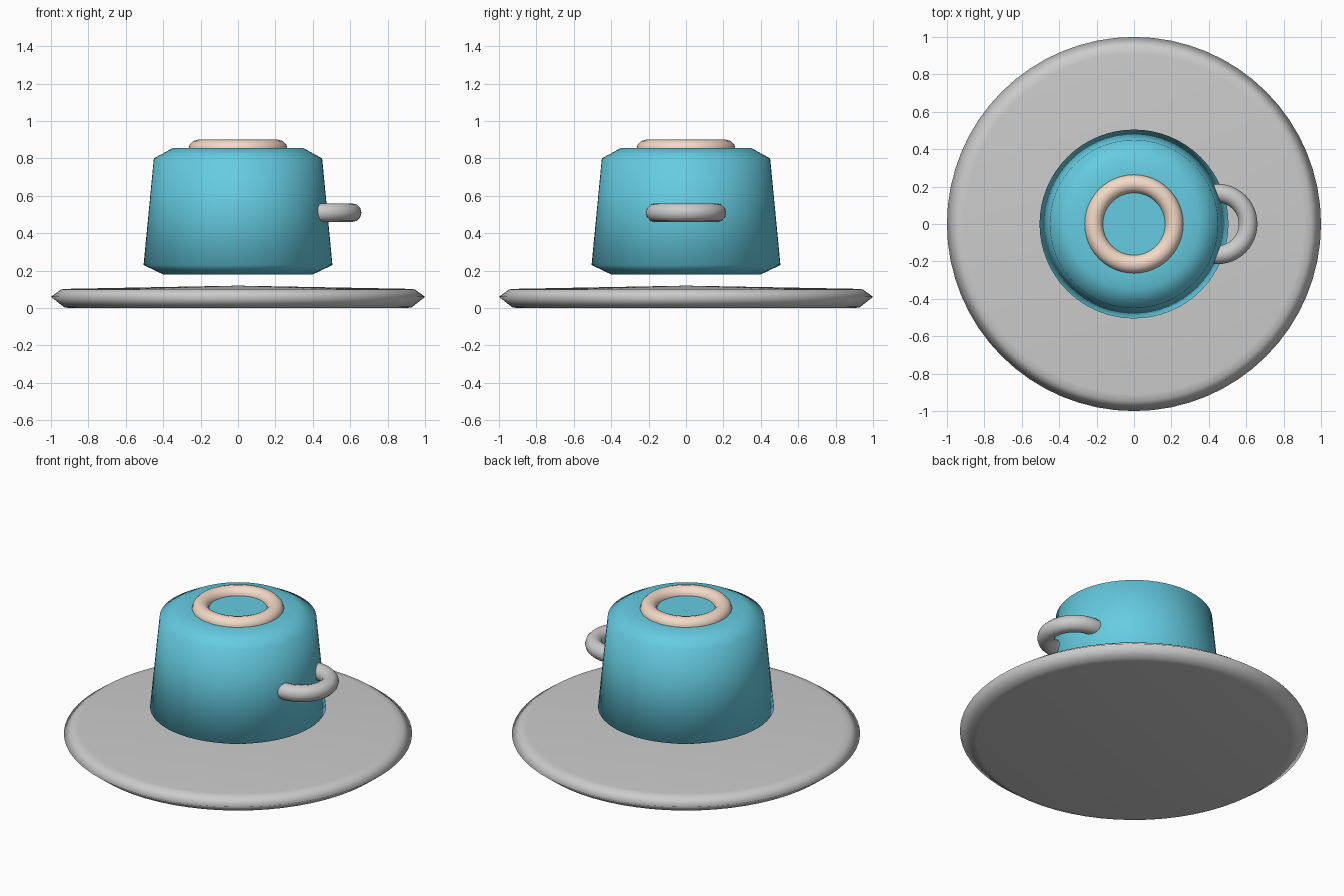
import bpy, bmesh, math
from mathutils import Vector

cube = bpy.data.objects.get("Cube")
if cube:
    bpy.data.objects.remove(cube, do_unlink=True)


def material(name, color):
    mat = bpy.data.materials.new(name)
    mat.use_nodes = True
    mat.diffuse_color = color
    mat.node_tree.nodes["Principled BSDF"].inputs["Base Color"].default_value = color
    return mat


def finish(obj, name, mat=None):
    obj.name = obj.data.name = name
    obj.data.shade_smooth()
    if mat:
        obj.data.materials.append(mat)
    return obj


def lathe(name, profile, mat=None, steps=64):
    """Spin a list of (radius, height) points around the z axis."""
    bm = bmesh.new()
    verts = [bm.verts.new((r, 0, z)) for r, z in profile]
    edges = [bm.edges.new(pair) for pair in zip(verts, verts[1:])]
    bmesh.ops.spin(bm, geom=verts + edges, cent=Vector(), axis=(0, 0, 1),
                   angle=math.tau, steps=steps)
    bmesh.ops.remove_doubles(bm, verts=bm.verts, dist=0.0005)
    bmesh.ops.recalc_face_normals(bm, faces=bm.faces)
    mesh = bpy.data.meshes.new(name)
    bm.to_mesh(mesh)
    bm.free()
    obj = bpy.data.objects.new(name, mesh)
    bpy.context.collection.objects.link(obj)
    return finish(obj, name, mat)


def ring(name, location, mat=None):
    bpy.ops.mesh.primitive_torus_add(location=location, major_radius=0.215 - 0.05 + 0.05 * (name == "foot_ring"),
                                     minor_radius=0.05, major_segments=48, minor_segments=12)
    return finish(bpy.context.object, name, mat)


teal = material("teal_glaze", (0.13, 0.6, 0.75, 1))
peach = material("peach_glaze", (0.9, 0.7, 0.57, 1))

# Saucer: shallow cone on top with a bevelled rim
lathe("saucer", [(0, 0), (0.9, 0), (0.93, 0.005), (1, 0.06),
                 (0.945, 0.1), (0.91, 0.103), (0, 0.12)])

# Upturned cup body, tapering towards the top
lathe("cup_body", [(0, 0.18), (0.38, 0.18), (0.4, 0.18), (0.505, 0.23),
                   (0.45, 0.8), (0.35, 0.855), (0.25, 0.855), (0, 0.855)], teal)

# Foot ring on top, and the handle loop that sinks into the left side
ring("foot_ring", (0, 0, 0.85), peach)
ring("handle", (0.445, 0, 0.51))
